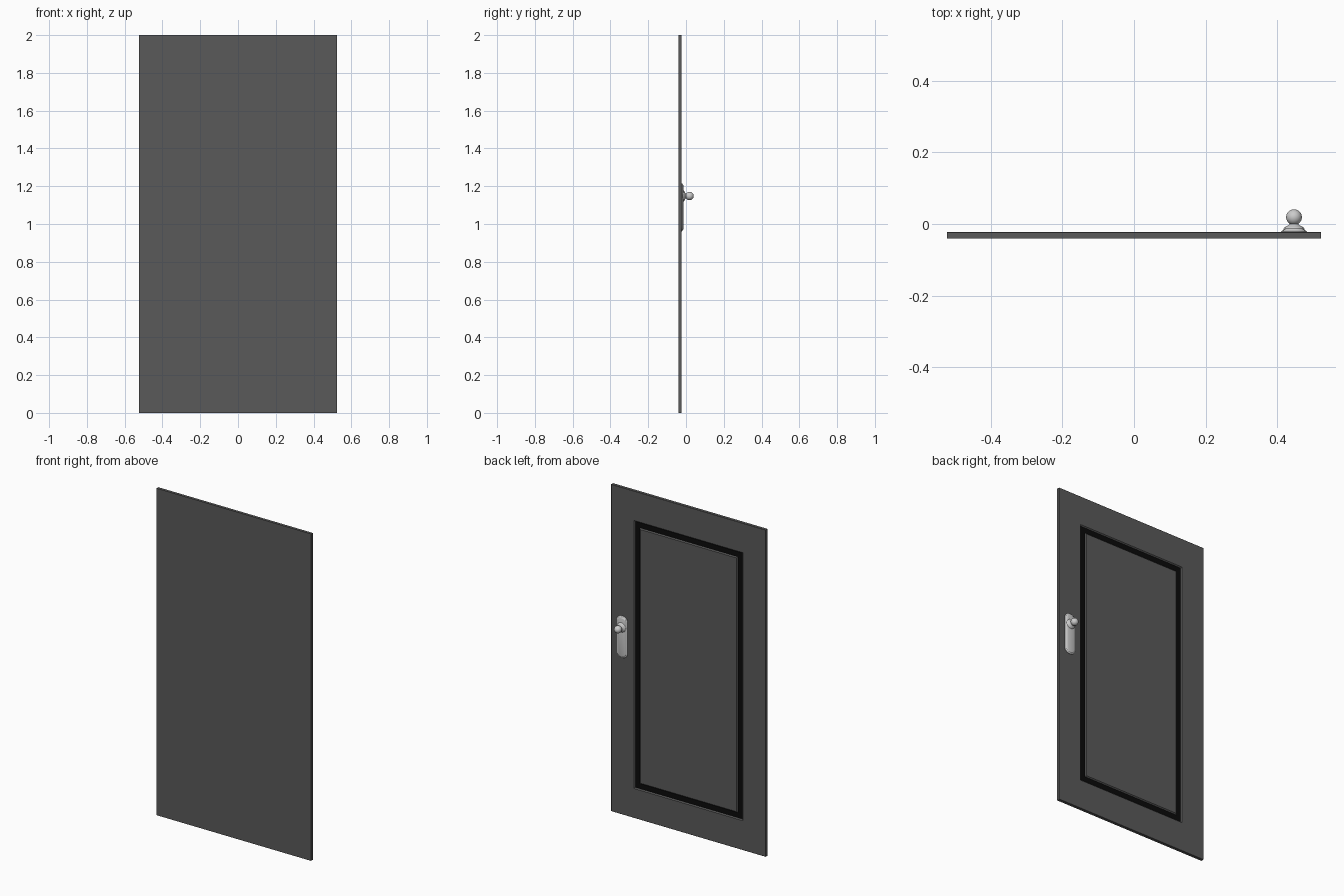
import bpy, bmesh, math

if "Cube" in bpy.data.objects:
    bpy.data.objects.remove(bpy.data.objects["Cube"])

W, H = 0.523, 2.0
FRONT, BACK = -0.041, -0.023
KX, KZ = 0.447, 1.148


def material(name, v):
    m = bpy.data.materials.new(name)
    m.diffuse_color = (v, v, v, 1)
    m.use_nodes = True
    m.node_tree.nodes["Principled BSDF"].inputs["Base Color"].default_value = m.diffuse_color
    return m


def loft(name, rings, mats=(), dark=None, smooth=None):
    """Bridge closed rings of equal count and cap both ends."""
    bm = bmesh.new()
    loops = [[bm.verts.new(p) for p in r] for r in rings]
    n = len(loops[0])
    for k, (a, b) in enumerate(zip(loops, loops[1:])):
        for i in range(n):
            j = (i + 1) % n
            f = bm.faces.new((a[i], a[j], b[j], b[i]))
            f.material_index = 1 if k == dark else 0
    bm.faces.new(loops[0])
    bm.faces.new(loops[-1])
    bmesh.ops.recalc_face_normals(bm, faces=bm.faces)
    me = bpy.data.meshes.new(name)
    bm.to_mesh(me)
    bm.free()
    for m in mats:
        me.materials.append(m)
    ob = bpy.data.objects.new(name, me)
    bpy.context.collection.objects.link(ob)
    if smooth:
        bpy.ops.object.select_all(action='DESELECT')
        ob.select_set(True)
        bpy.context.view_layer.objects.active = ob
        bpy.ops.object.shade_smooth_by_angle(angle=math.radians(smooth))
    return ob


def rect(inset_x, inset_z, y):
    x, z = W - inset_x, H - inset_z
    return [(-x, y, inset_z), (x, y, inset_z), (x, y, z), (-x, y, z)]


def rounded(inset, y, cx=KX, cz=1.088, hx=0.036, hz=0.127, r=0.031, seg=8):
    """Rounded rectangle outline for the back plate."""
    pts = []
    rr = r - inset
    for q, (sx, sz) in enumerate(((1, 1), (-1, 1), (-1, -1), (1, -1))):
        for i in range(seg + 1):
            a = math.pi / 2 * (q + i / seg)
            pts.append((cx + sx * (hx - r) + rr * math.cos(a), y,
                        cz + sz * (hz - r) + rr * math.sin(a)))
    return pts


def circle(r, y, n=32):
    return [(KX + r * math.cos(2 * math.pi * i / n), y,
             KZ + r * math.sin(2 * math.pi * i / n)) for i in range(n)]


# Door slab with a sloped-wall groove framing the back panel
D = 0.006
loft("door_slab", [
    rect(0, 0, FRONT), rect(0, 0, BACK - 0.001), rect(0.001, 0.001, BACK),
    rect(0.154, 0.180, BACK), rect(0.160, 0.186, BACK - D),
    rect(0.192, 0.218, BACK - D), rect(0.198, 0.224, BACK),
], [material("door_grey", 0.1), material("groove_black", 0.003)], dark=4)

# Back plate with stepped, softened rim
loft("handle_plate", [rounded(i, y) for i, y in (
    (0, BACK - 0.001), (0, -0.021), (0.003, -0.018), (0.007, -0.017),
    (0.009, -0.014), (0.012, -0.013))], smooth=40)

# Round rose and stem under the knob
loft("knob_rose_and_stem", [circle(r, y) for r, y in (
    (0.029, -0.018), (0.029, -0.013), (0.026, -0.009), (0.020, -0.006),
    (0.015, -0.003), (0.012, 0.000), (0.011, 0.004))], smooth=40)

# Ball knob
bpy.ops.mesh.primitive_uv_sphere_add(segments=32, ring_count=16, radius=0.022,
                                     location=(KX, 0.019, KZ))
bpy.context.object.name = "ball_knob"
bpy.ops.object.shade_smooth()
